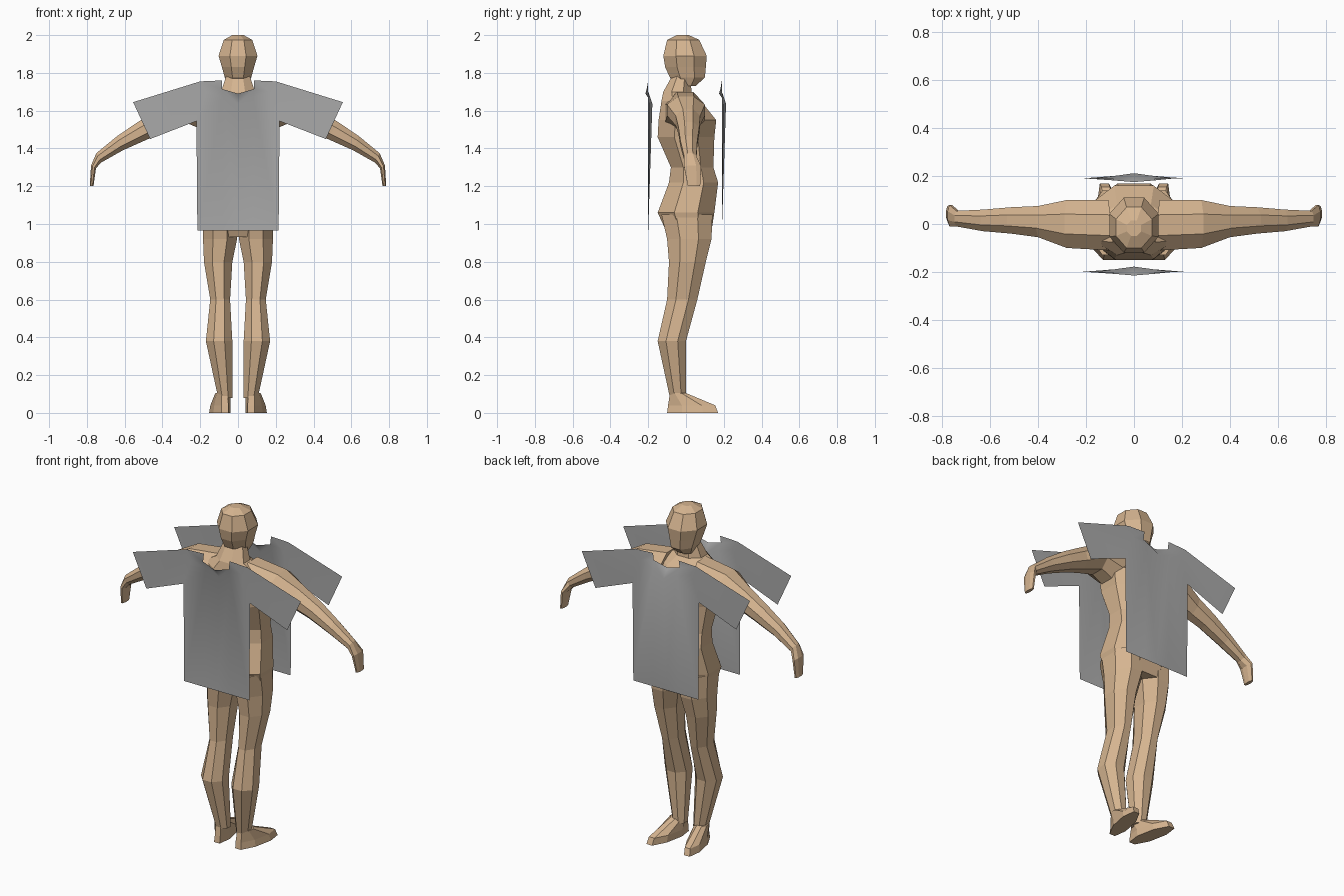
import bpy, bmesh, math
from mathutils import Vector

if "Cube" in bpy.data.objects:
    bpy.data.objects.remove(bpy.data.objects["Cube"])


def material(name, rgb):
    m = bpy.data.materials.new(name)
    m.diffuse_color = (*rgb, 1)
    m.use_nodes = True
    m.node_tree.nodes["Principled BSDF"].inputs["Base Color"].default_value = m.diffuse_color
    return m


SKIN = material("skin tan", (0.67, 0.46, 0.28))
CLOTH = material("cloth grey", (0.40, 0.40, 0.40))


def finish(name, bm, mat, mirror, smooth=False):
    me = bpy.data.meshes.new(name)
    bm.to_mesh(me)
    bm.free()
    for p in me.polygons:
        p.use_smooth = smooth
    me.materials.append(mat)
    ob = bpy.data.objects.new(name, me)
    bpy.context.collection.objects.link(ob)
    if mirror:
        mod = ob.modifiers.new("mirror", 'MIRROR')
        mod.use_clip = True
    return ob


def loft(name, sections, mirror=False, shear=None, n=8):
    """Each section (x1, z1, x2, z2, y1, y2): a ring between two x/z points, y1..y2 deep."""
    bm = bmesh.new()
    k = 1 / math.cos(math.pi / n)
    rings = []
    for x1, z1, x2, z2, y1, y2 in sections:
        c = Vector(((x1 + x2) / 2, (y1 + y2) / 2, (z1 + z2) / 2))
        u = Vector(((x2 - x1) / 2, 0, (z2 - z1) / 2)) * k
        v = Vector((0, (y2 - y1) / 2, 0)) * k
        ring = []
        for i in range(n):
            a = 2 * math.pi * (i + 0.5) / n
            p = c + u * math.cos(a) + v * math.sin(a)
            if shear:
                p = shear(p)
            ring.append(bm.verts.new(p))
        rings.append(ring)
    for a, b in zip(rings, rings[1:]):
        for i in range(n):
            j = (i + 1) % n
            bm.faces.new((a[i], a[j], b[j], b[i]))
    bm.faces.new(rings[0])
    bm.faces.new(rings[-1])
    bmesh.ops.recalc_face_normals(bm, faces=bm.faces)
    return finish(name, bm, SKIN, mirror)


def level(rows):
    """Centred horizontal rings from (z, half width, back y, front y)."""
    return [(-w, z, w, z, y1, y2) for z, w, y1, y2 in rows]


# Head
loft("head", level([
    (1.73, .05, -.03, .05), (1.775, .07, -.085, .10), (1.83, .085, -.11, .105),
    (1.89, .103, -.12, .11), (1.975, .075, -.10, .07), (2.0, .03, -.05, .015)]))

# Torso and neck
loft("torso", level([
    (.93, .165, -.09, .13), (1.06, .19, -.15, .15), (1.22, .165, -.09, .17),
    (1.30, .16, -.08, .145), (1.46, .18, -.15, .15), (1.55, .20, -.145, .16),
    (1.65, .17, -.13, .08), (1.70, .09, -.12, .03), (1.79, .06, -.07, .02)]))

# Legs
loft("leg", [
    (.03, .08, .105, .08, -.085, 0), (.03, .38, .17, .38, -.15, .0),
    (.042, .60, .147, .60, -.10, .06), (.03, .80, .18, .80, -.09, .105),
    (.005, .92, .185, .92, -.10, .135), (.005, 1.05, .185, 1.05, -.13, .14)], mirror=True)

# Feet, toes turned outwards
loft("foot", [
    (.045, 0, .135, 0, -.10, .17), (.045, .04, .13, .04, -.095, .155),
    (.05, .105, .125, .105, -.085, .0)], mirror=True,
    shear=lambda p: p + Vector((.2 * p.y, 0, 0)))

# Arms with hanging hands, from shoulder to fingertips
loft("arm", [
    (.10, 1.70, .12, 1.47, -.11, .10), (.29, 1.675, .26, 1.53, -.10, .10),
    (.41, 1.61, .38, 1.485, -.055, .075), (.53, 1.54, .475, 1.45, -.04, .07),
    (.64, 1.465, .61, 1.39, -.03, .06), (.75, 1.375, .725, 1.325, -.01, .055),
    (.778, 1.31, .752, 1.295, -.01, .08), (.785, 1.20, .765, 1.20, .01, .075)], mirror=True)

# Shirt: one half pattern of (x, z, depth), mirrored; both panels are alike
P = {
    "hem_mid": (0, .965, 0), "hem": (.08, .965, 0), "hem_side": (.215, .965, 0),
    "armpit": (.22, 1.545, 0), "cuff_low": (.465, 1.45, 0), "cuff_top": (.555, 1.645, 0),
    "shoulder": (.2, 1.755, 0), "neck_top": (.085, 1.76, 0), "neck": (.085, 1.715, -.008),
    "neck_mid": (0, 1.69, -.015), "fold_mid": (0, 1.637, .022), "fold": (.08, 1.67, .011),
    "fold_end": (.165, 1.70, 0)}
FACES = ["hem_mid hem fold fold_mid", "hem hem_side armpit fold_end fold",
         "fold_mid fold neck neck_mid", "fold fold_end shoulder neck_top neck",
         "fold_end armpit cuff_low cuff_top shoulder"]


def shirt_panel(name, y):
    bm = bmesh.new()
    v = {k: bm.verts.new((x, y + d, z)) for k, (x, z, d) in P.items()}
    for f in FACES:
        bm.faces.new([v[k] for k in f.split()])
    finish(name, bm, CLOTH, True, smooth=True)


shirt_panel("shirt_front_panel", -.20)
shirt_panel("shirt_back_panel", .19)
